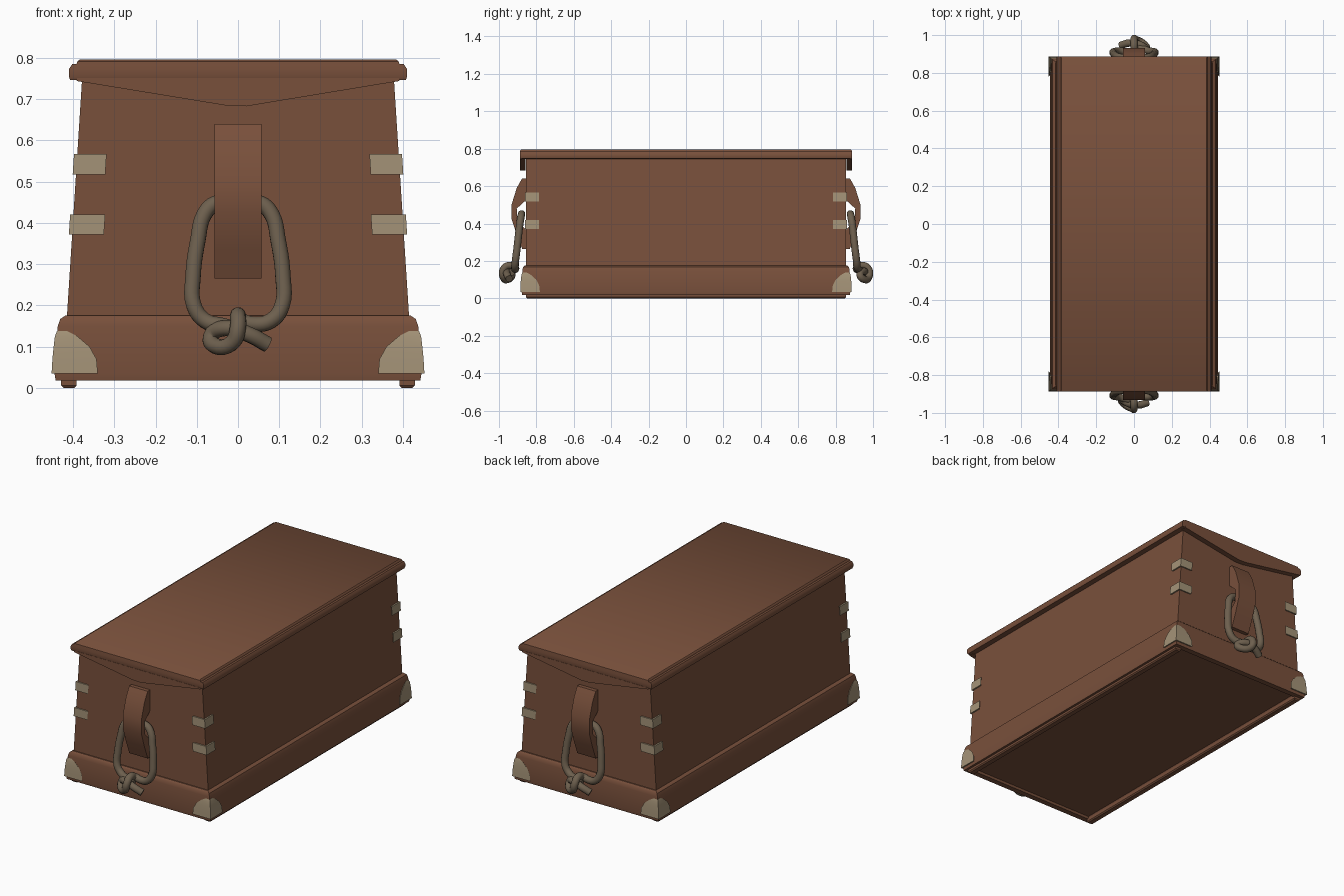
import bpy, bmesh, math

if "Cube" in bpy.data.objects:
    bpy.data.objects.remove(bpy.data.objects["Cube"])


def material(name, rgb):
    m = bpy.data.materials.new(name)
    m.diffuse_color = (*rgb, 1)
    m.use_nodes = True
    m.node_tree.nodes["Principled BSDF"].inputs["Base Color"].default_value = m.diffuse_color
    return m


BROWN = material("brown wood", (0.19, 0.08, 0.044))
TAN = material("pale metal", (0.37, 0.29, 0.185))
ROPE = material("rope", (0.155, 0.117, 0.077))


def finish(obj, mat, angle=35):
    obj.data.materials.append(mat)
    bpy.ops.object.select_all(action='DESELECT')
    obj.select_set(True)
    bpy.context.view_layer.objects.active = obj
    bpy.ops.object.shade_smooth_by_angle(angle=math.radians(angle))
    return obj


def loft(name, sections, mat, angle=35):
    """Join equal-length point rings into a closed solid."""
    bm = bmesh.new()
    rings = [[bm.verts.new(p) for p in s] for s in sections]
    n = len(rings[0])
    for a, b in zip(rings, rings[1:]):
        for i in range(n):
            j = (i + 1) % n
            bm.faces.new((a[i], a[j], b[j], b[i]))
    bm.faces.new(rings[0])
    bm.faces.new(rings[-1])
    bmesh.ops.recalc_face_normals(bm, faces=bm.faces)
    me = bpy.data.meshes.new(name)
    bm.to_mesh(me)
    bm.free()
    obj = bpy.data.objects.new(name, me)
    bpy.context.collection.objects.link(obj)
    return finish(obj, mat, angle)


def rect(hx, hy, z, cx=0):
    return [(cx + sx * hx, sy * hy, z) for sx, sy in ((-1, -1), (1, -1), (1, 1), (-1, 1))]


def corner(name, levels, sx, sy):
    """Wrap-around corner plate; levels are (z, x, y, x width, y width)."""
    loft(name, [[(sx * x, sy * y, z), (sx * (x - wx), sy * y, z), (sx * x, sy * (y - wy), z)]
                for z, x, y, wx, wy in levels], TAN, 40)


def body_x(z):
    return 0.415 - 0.037 * (z - 0.17) / 0.58


# Tapered body, moulded base and lid
loft("chest_body", [rect(0.415, 0.855, 0.17), rect(0.378, 0.855, 0.75)], BROWN)
loft("base_skirt", [rect(*r) for r in (
    (0.39, 0.84, 0.03), (0.395, 0.845, 0.018), (0.442, 0.876, 0.018), (0.445, 0.879, 0.035),
    (0.437, 0.875, 0.15), (0.431, 0.871, 0.167), (0.418, 0.861, 0.176))], BROWN)
loft("lid", [rect(*r) for r in (
    (0.375, 0.86, 0.745), (0.407, 0.885, 0.747), (0.41, 0.888, 0.755), (0.41, 0.888, 0.773),
    (0.402, 0.887, 0.785), (0.391, 0.887, 0.786), (0.389, 0.886, 0.792), (0.384, 0.88, 0.796))], BROWN)

# Runners under the long sides
for s in (-1, 1):
    loft("bottom_runner", [rect(0.013, 0.85, 0, s * 0.41), rect(0.019, 0.855, 0.006, s * 0.41),
                           rect(0.019, 0.855, 0.022, s * 0.41)], BROWN)

# Metal corner plates
for sx in (-1, 1):
    for sy in (-1, 1):
        for z0, z1, w in ((0.372, 0.42, 0.085), (0.518, 0.567, 0.079)):
            corner("corner_strap", [(z, body_x(z) + 0.008, 0.862, w, 0.077) for z in (z0, z1)], sx, sy)
        corner("base_corner_cap", [(0.035, 0.452, 0.886, 0.112, 0.105), (0.07, 0.45, 0.885, 0.107, 0.1),
                                   (0.1, 0.447, 0.883, 0.087, 0.082), (0.125, 0.444, 0.88, 0.055, 0.052),
                                   (0.138, 0.439, 0.876, 0.025, 0.024)], sx, sy)

# Lid flaps, handle cleats and rope beckets at both ends
flap = [(-0.39, 0.752), (-0.39, 0.744), (-0.03, 0.685), (0.02, 0.683), (0.39, 0.744), (0.39, 0.752)]
cleat = [(0.85, 0.64), (0.877, 0.64), (0.905, 0.59), (0.933, 0.5), (0.933, 0.425), (0.905, 0.34),
         (0.876, 0.265), (0.85, 0.265), (0.85, 0.36), (0.9, 0.41), (0.905, 0.48), (0.85, 0.53)]
knot = [(0.072, 0.105, 0.945), (0.025, 0.13, 0.958), (-0.03, 0.145, 0.95), (-0.066, 0.125, 0.93),
        (-0.05, 0.1, 0.955), (-0.012, 0.112, 0.976), (0, 0.148, 0.98), (0, 0.176, 0.95),
        (0.005, 0.165, 0.915), (0.035, 0.155, 0.912)]
loop = [(0.08, 0.163, 0.916), (0.107, 0.2, 0.912), (0.109, 0.27, 0.903), (0.097, 0.36, 0.893),
        (0.082, 0.42, 0.885), (0.055, 0.447, 0.88)]
path = (knot + loop + [(0, 0.45, 0.88)] + [(-x, z, d) for x, z, d in reversed(loop)]
        + [(-0.035, 0.15, 0.93), (0.01, 0.138, 0.935)])

for s in (-1, 1):
    loft("lid_flap", [[(x, s * y, z) for x, z in flap] for y in (0.858, 0.888)], BROWN, 20)
    loft("handle_cleat", [[(x, s * d, z) for d, z in cleat] for x in (-0.057, 0.057)], BROWN, 30)
    cu = bpy.data.curves.new("rope_becket", 'CURVE')
    cu.dimensions = '3D'
    cu.bevel_depth = 0.0195
    cu.bevel_resolution = 3
    cu.resolution_u = 5
    cu.use_fill_caps = True
    sp = cu.splines.new('BEZIER')
    sp.bezier_points.add(len(path) - 1)
    for p, (x, z, d) in zip(sp.bezier_points, path):
        p.co = (-s * x, s * d, z)
        p.handle_left_type = p.handle_right_type = 'AUTO'
    rope = bpy.data.objects.new("rope_becket", cu)
    bpy.context.collection.objects.link(rope)
    bpy.ops.object.select_all(action='DESELECT')
    rope.select_set(True)
    bpy.context.view_layer.objects.active = rope
    bpy.ops.object.convert(target='MESH')
    finish(bpy.context.view_layer.objects.active, ROPE, 50)
